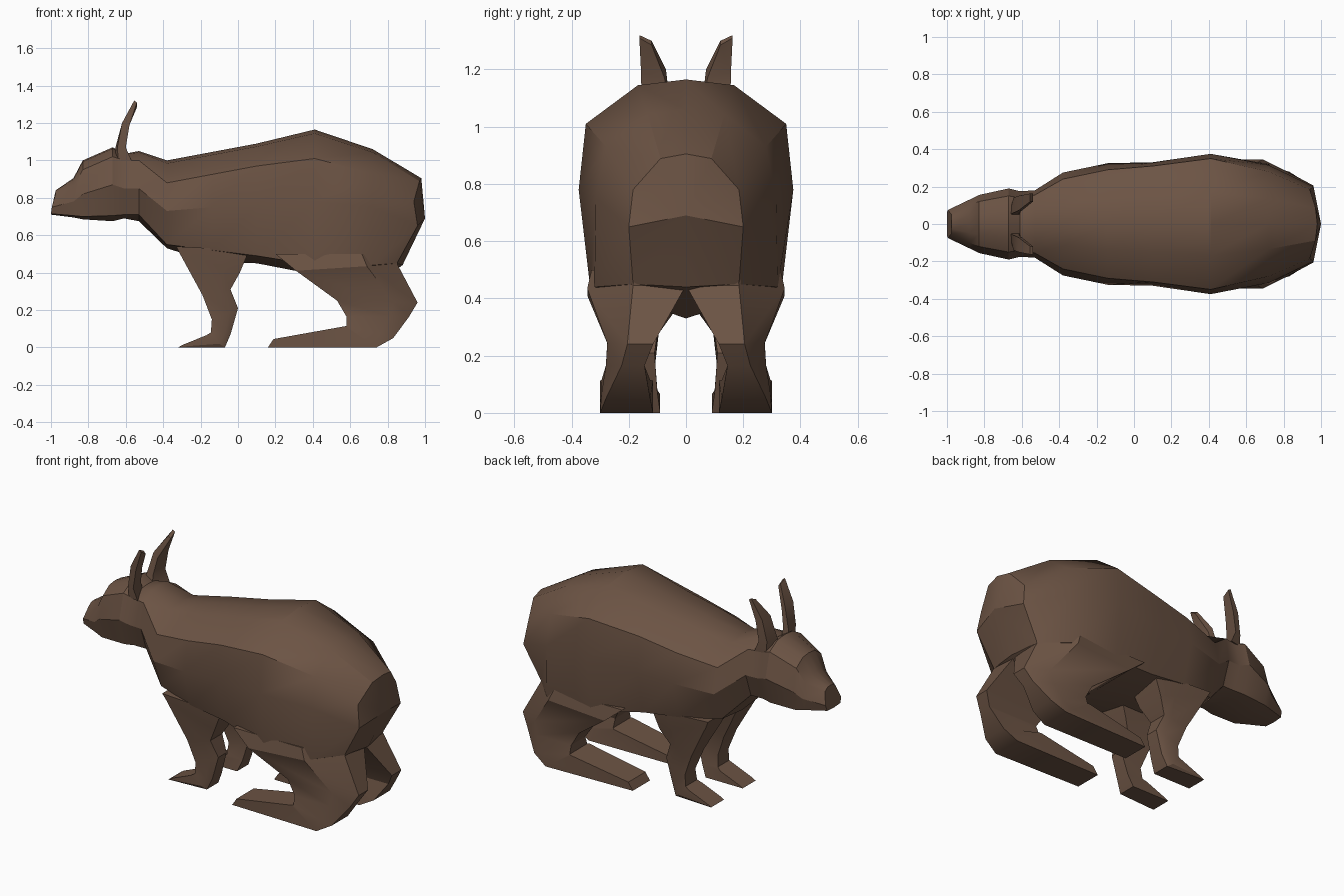
import bpy, bmesh
from math import radians

fur = bpy.data.materials.new("brown_fur")
fur.diffuse_color = (0.15, 0.088, 0.058, 1)


def loft(name, rings, tail=None, mirror=False):
    """Skin a list of equal-length closed rings; the end may fan to a point."""
    bm = bmesh.new()
    vs = [[bm.verts.new(p) for p in r] for r in rings]
    n = len(vs[0])
    for a, b in zip(vs, vs[1:]):
        for i in range(n):
            j = (i + 1) % n
            bm.faces.new((a[i], a[j], b[j], b[i]))
    bm.faces.new(vs[0])
    if tail:
        t = bm.verts.new(tail)
        for i in range(n):
            bm.faces.new((vs[-1][i], vs[-1][(i + 1) % n], t))
    else:
        bm.faces.new(vs[-1])
    bmesh.ops.recalc_face_normals(bm, faces=bm.faces)
    me = bpy.data.meshes.new(name)
    bm.to_mesh(me)
    bm.free()
    ob = bpy.data.objects.new(name, me)
    bpy.context.collection.objects.link(ob)
    me.materials.append(fur)
    if mirror:
        ob.modifiers.new("mirror", 'MIRROR').use_axis = (False, True, False)
    bpy.ops.object.select_all(action='DESELECT')
    ob.select_set(True)
    bpy.context.view_layer.objects.active = ob
    bpy.ops.object.shade_smooth_by_angle(angle=radians(30))
    return ob


# Head and body: x, top z, upper (y, z), middle (y, z), lower (y, z), bottom z
sections = [
    (-1.00, .84, .05, .82, .075, .75, .065, .715, .71),
    (-.88, .905, .10, .86, .13, .78, .11, .705, .695),
    (-.83, 1.0, .12, .95, .155, .82, .13, .70, .685),
    (-.67, 1.07, .15, 1.02, .19, .87, .14, .705, .675),
    (-.61, 1.035, .14, 1.0, .175, .85, .13, .71, .69),
    (-.53, 1.05, .155, 1.0, .18, .85, .13, .71, .675),
    (-.38, 1.0, .24, .88, .275, .73, .20, .55, .53),
    (-.14, 1.045, .29, .925, .325, .75, .26, .52, .455),
    (.10, 1.09, .31, .97, .33, .76, .27, .49, .45),
    (.41, 1.165, .35, 1.01, .375, .78, .335, .44, .39),
    (.72, 1.06, .28, .93, .315, .75, .32, .44, .33),
    (.95, .905, .185, .78, .20, .65, .185, .45, .44),
]
nose_x = [-.975, -.975, -.975, -.995, -1, -1]
rump_x = [.98, .97, .94, .96, .85, .88]
rings = []
for k, (x, tz, uy, uz, my, mz, ly, lz, bz) in enumerate(sections):
    half = [(0, tz), (uy * .48, tz - .13 * (tz - uz)), (uy, uz),
            (my, mz), (ly, lz), (0, bz)]
    xs = nose_x if k == 0 else rump_x if k == len(sections) - 1 else [x] * 6
    side = [(a, y, z) for a, (y, z) in zip(xs, half)]
    rings.append(side + [(a, -y, z) for a, y, z in side[4:0:-1]])
loft("body_and_head", rings, tail=(1.0, 0, .69))


def leg(name, rows):
    """Row: front (x, z), back (x, z), inner y, outer y, outer y at the back."""
    out = []
    for fx, fz, bx, bz, yi, yo, yb in rows:
        t = .7
        out.append([(fx, yi, fz), (fx, yo, fz),
                    (fx + (bx - fx) * t, yo, fz + (bz - fz) * t),
                    (bx, yb, bz), (bx, yi, bz)])
    loft(name, out, mirror=True)


# Hind legs: thigh, hock and long flat foot
leg("hind_legs", [
    (.20, .50, .86, .50, 0, .33, .18),
    (.31, .41, .852, .445, 0, .345, .185),
    (.53, .25, .96, .24, .115, .275, .205),
    (.58, .165, .915, .165, .145, .28, .225),
    (.58, .115, .83, .05, .125, .295, .28),
    (.57, .113, .74, 0, .115, .30, .30),
    (.19, .045, .16, 0, .12, .285, .285),
])

# Front legs with small paws
leg("front_legs", [
    (-.33, .54, .06, .52, .04, .26, .25),
    (-.31, .50, .01, .40, .06, .25, .24),
    (-.19, .28, -.04, .31, .095, .22, .21),
    (-.14, .15, 0, .21, .11, .21, .19),
    (-.145, .08, -.04, .07, .10, .21, .19),
    (-.17, .065, -.07, 0, .09, .215, .20),
    (-.30, .012, -.32, 0, .09, .215, .215),
])

# Ears: flat pointed blades leaning back
loft("ears", [
    [(-.67, .04, 1.0), (-.64, .14, 1.0), (-.57, .155, 1.0), (-.61, .04, 1.0)],
    [(-.655, .055, 1.07), (-.645, .14, 1.07), (-.60, .155, 1.07), (-.615, .06, 1.07)],
    [(-.62, .07, 1.20), (-.62, .15, 1.20), (-.58, .157, 1.19), (-.595, .075, 1.17)],
    [(-.555, .12, 1.30), (-.555, .163, 1.32), (-.54, .163, 1.31), (-.54, .12, 1.285)],
], mirror=True)
